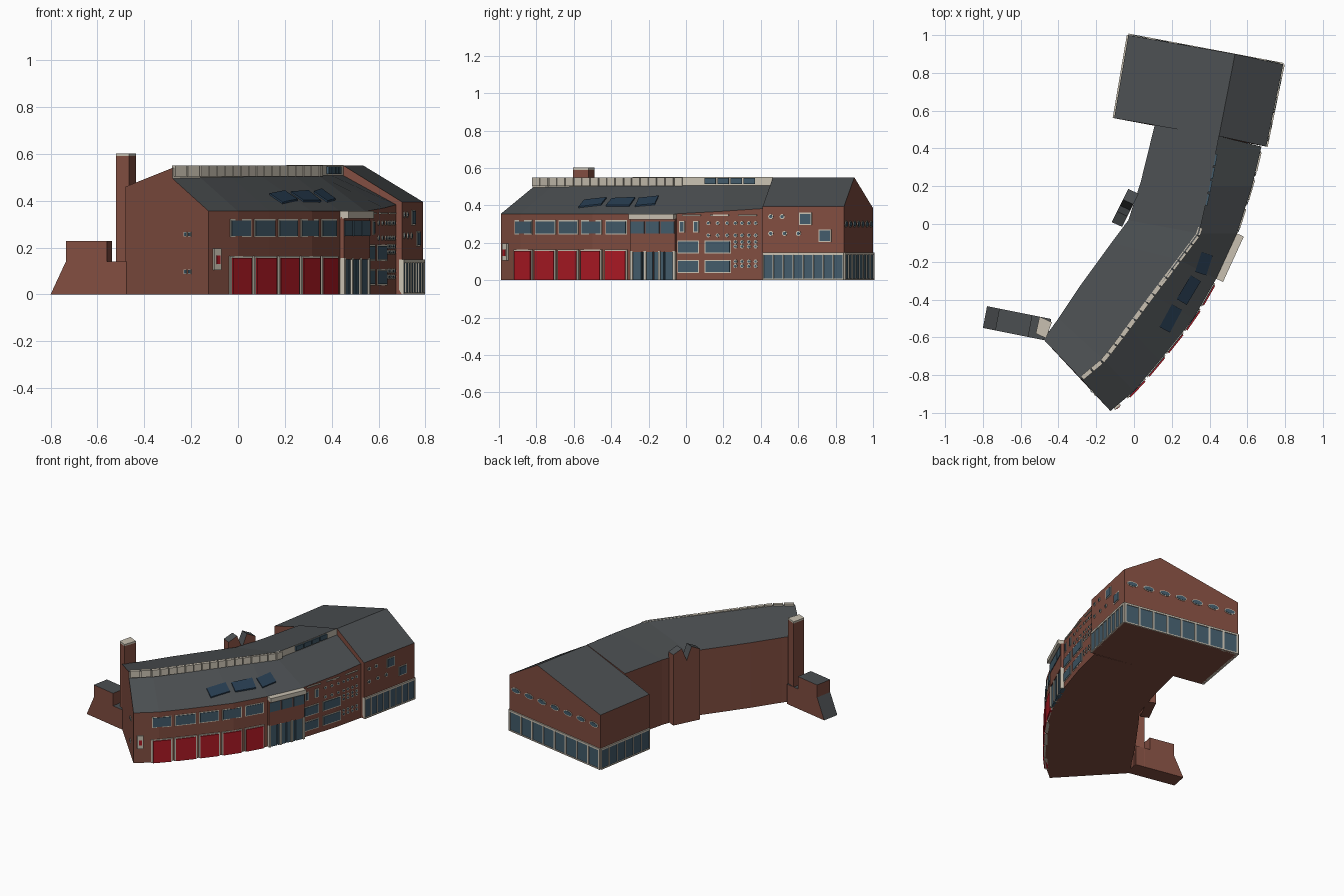
import bpy, bmesh, math
from mathutils import Vector
from mathutils.bvhtree import BVHTree

if "Cube" in bpy.data.objects:
    bpy.data.objects.remove(bpy.data.objects["Cube"])


def mat(name, r, g, b):
    m = bpy.data.materials.new(name)
    m.diffuse_color = (r, g, b, 1)
    m.use_nodes = True
    m.node_tree.nodes["Principled BSDF"].inputs["Base Color"].default_value = m.diffuse_color
    return m


BRICK = mat("brick", .22, .075, .052)
ROOF = mat("slate", .07, .077, .082)
CREAM = mat("cream", .58, .53, .44)
RED = mat("red", .42, .01, .018)
GLASS = mat("glass", .055, .105, .145)
SKY = mat("skylight_glass", .02, .045, .08)


def finish(name, bm, *mats):
    bmesh.ops.recalc_face_normals(bm, faces=bm.faces)
    me = bpy.data.meshes.new(name)
    bm.to_mesh(me)
    bm.free()
    for m in mats:
        me.materials.append(m)
    ob = bpy.data.objects.new(name, me)
    bpy.context.collection.objects.link(ob)
    return ob


def loft(name, sections, side_mats, mats):
    """Join closed cross-sections; side_mats gives a material index per edge."""
    bm = bmesh.new()
    rings = [[bm.verts.new(p) for p in s] for s in sections]
    n = len(rings[0])
    for r, q in zip(rings, rings[1:]):
        for i in range(n):
            j = (i + 1) % n
            bm.faces.new((r[i], r[j], q[j], q[i])).material_index = side_mats[i]
    bm.faces.new(rings[0])
    bm.faces.new(rings[-1])
    return finish(name, bm, *mats)


def panels(name, material, items, depth):
    """Thin wall-mounted boxes; each item is (a, b, z0, z1), outward is right of a->b."""
    bm = bmesh.new()
    for a, b, z0, z1 in items:
        a, b = Vector(a), Vector(b)
        d = (b - a).normalized()
        n = Vector((d.y, -d.x))
        base = [a - n * .012, b - n * .012, b + n * depth, a + n * depth]
        lo = [bm.verts.new((p.x, p.y, z0)) for p in base]
        hi = [bm.verts.new((p.x, p.y, z1)) for p in base]
        bm.faces.new(lo)
        bm.faces.new(hi)
        for i in range(4):
            j = (i + 1) % 4
            bm.faces.new((lo[i], lo[j], hi[j], hi[i]))
    return finish(name, bm, material)


def discs(name, material, items, depth, sides=10):
    """Round or oval windows; each item is (point, wall direction, z, rx, rz)."""
    bm = bmesh.new()
    for p, d, z, rx, rz in items:
        d = Vector(d).normalized()
        n = Vector((d.y, -d.x, 0))
        d = Vector((d.x, d.y, 0))
        c = Vector((p[0], p[1], z))
        ring = []
        for k in range(sides):
            t = 2 * math.pi * k / sides
            ring.append(c + d * rx * math.cos(t) + Vector((0, 0, rz * math.sin(t))))
        lo = [bm.verts.new(v - n * .01) for v in ring]
        hi = [bm.verts.new(v + n * depth) for v in ring]
        bm.faces.new(hi)
        for k in range(sides):
            j = (k + 1) % sides
            bm.faces.new((lo[k], lo[j], hi[j], hi[k]))
    return finish(name, bm, material)


def lerp(a, b, t):
    return Vector(a).lerp(Vector(b), t)


def spans(a, b, n, gap=.0):
    return [(lerp(a, b, (i + gap) / n), lerp(a, b, (i + 1 - gap) / n)) for i in range(n)]


def framed(name, items, depth=.006, border=.006):
    """Glass panes with a cream surround behind."""
    panels(name + "_glass", GLASS, items, depth)
    out = []
    for a, b, z0, z1 in items:
        d = (Vector(b) - Vector(a)).normalized() * border
        out.append((Vector(a) - d, Vector(b) + d, z0 - border, z1 + border))
    panels(name + "_frames", CREAM, out, depth * .5)


# Curved main wing: back eave, ridge and front eave in plan
back = [(-.48, -.61), (-.40, -.50), (-.28, -.32), (-.20, -.21), (-.12, -.10), (-.03, .02), (.035, .22), (.11, .525)]
ridge = [(-.28, -.82), (-.16, -.72), (-.03, -.55), (.10, -.375), (.24, -.19), (.345, -.05), (.40, .20), (.45, .465)]
front = [(-.125, -.99), (0, -.885), (.135, -.725), (.315, -.5), (.435, -.29), (.545, -.05), (.625, .2), (.675, .41)]
secs = []
for i, (b, r, f) in enumerate(zip(back, ridge, front)):
    top = .54 + .003 * min(i, 4)
    fz = .355 + max(0, i - 5) * .014
    secs.append([(*b, 0), (*b, .46), (*r, top), (*r, top - .045), (*f, fz), (*f, 0)])
main = loft("main_wing", secs, [0, 1, 2, 1, 0, 0], [BRICK, ROOF, CREAM])

# End block with its own asymmetric gable
W0, W1, R0, R1, E0, E1 = (-.105, .56), (-.03, 1), (.45, .465), (.535, .9), (.70, .41), (.79, .845)
loft("end_block", [[(*w, 0), (*w, .385), (*r, .55), (*e, .395), (*e, 0)]
                   for w, r, e in ((W0, R0, E0), (W1, R1, E1))], [0, 1, 1, 0, 0], [BRICK, ROOF])


def at(y, path=front):
    """Point on a plan path at the given y."""
    for a, b in zip(path, path[1:]):
        if y <= b[1]:
            break
    return lerp(a, b, (y - a[1]) / (b[1] - a[1]))


# Engine doors and the windows above them
bays = [(-.91, -.825), (-.80, -.70), (-.675, -.58), (-.555, -.455), (-.425, -.32)]
panels("door_frames", CREAM, [(at(a - .008), at(b + .008), 0, .163) for a, b in bays], .008)
panels("engine_doors", RED, [(at(a), at(b), 0, .155) for a, b in bays], .014)
framed("upper_window", [(at(a), at(b), .25, .315) for a, b in bays])

# Wall sign box near the corner
panels("sign_box", CREAM, [(at(-.975), at(-.95), .105, .195)], .012)
panels("sign_panel", RED, [(at(-.969), at(-.956), .13, .165)], .015)

# Entrance bay with canopy
p, q = front[4], front[5]
panels("entrance_bay", BRICK, [(p, q, .15, .33)], .02)
panels("entrance_canopy", CREAM, [(p, q, .325, .355)], .04)
panels("entrance_glass", GLASS, [(a, b, 0, .15) for a, b in spans(p, q, 4, .06)], .014)
panels("entrance_posts", CREAM, [(lerp(p, q, t), lerp(p, q, t + .05), 0, .155) for t in (0, .3, .62, .95)], .022)
panels("bay_window", GLASS, [(a, b, .25, .315) for a, b in spans(p, q, 3, .05)], .024)

# Office windows, slots and portholes on the far part of the front
framed("office_window", [(at(a), at(b), z, z + .058) for a, b in ((-.04, .065), (.105, .235)) for z in (.045, .148)])
framed("slot_window", [(at(y), at(y + .018), .26, .31) for y in (-.03, .045)])
holes = [(at(y), (.3, 1), z, .011, .011) for y in (.265, .30, .337, .373) for z in (.075, .10, .18, .205, .24, .305)]
holes += [(at(y), (.3, 1), z, .011, .011) for y in (.12, .17, .22) for z in (.24, .305)]
ed = Vector(E1) - Vector(E0)
holes += [(lerp(E0, E1, t), ed, z, .014, .014) for t, z in ((.1, .34), (.24, .34), (.1, .25), (.27, .25), (.44, .25))]
discs("porthole_rims", CREAM, holes, .004)
discs("porthole_glass", GLASS, [(a, d, z, rx * .6, rz * .6) for a, d, z, rx, rz in holes], .006)
panels("eave_vents", CREAM, [(at(y), at(y + .1), .343, .35) for y in (-.02, .13, .28)], .008)
framed("square_window", [(lerp(E0, E1, t), lerp(E0, E1, t + .13), z, z + .055) for t, z in ((.46, .3), (.7, .21))])

# Glazed ground floor on the east, north and west sides of the end block
walls = [("east", E0, E1, 8), ("north", E1, W1, 8), ("west", W1, W0, 6)]
for side, a, b, n in walls:
    panels(side + "_glazing", GLASS, [(s, e, .008, .135) for s, e in spans(a, b, n, .03)], .003)
    posts = [(lerp(a, b, i / n * .985), lerp(a, b, i / n * .985 + .015), 0, .14) for i in range(n + 1)]
    panels(side + "_mullions", CREAM, posts + [(a, b, .135, .148), (a, b, 0, .008)], .008)
nd = Vector(W1) - Vector(E1)
ovals = [(lerp(E1, W1, (i + .5) / 7), nd, .3, .034, .014) for i in range(7)]
discs("oval_frames", CREAM, [(a, d, z, rx + .006, rz + .005) for a, d, z, rx, rz in ovals], .003, 14)
discs("oval_windows", GLASS, ovals, .005, 14)

# Small lights on the south gable wall
g0, g1 = back[0], front[0]
framed("gable_light", [(lerp(g0, g1, t), lerp(g0, g1, t + .025), z, z + .014)
                       for t in (.71, .76) for z in (.09, .25)], .005, .003)

# Clerestory strip: cream panels, then windows
strip = [(at(-.815 + i * .0445, ridge), at(-.815 + i * .0445 + .04, ridge), .503, .55) for i in range(18)]
panels("clerestory_panels", CREAM, strip, .012)
panels("clerestory_windows", GLASS, [(at(.1 + i * .07, ridge), at(.16 + i * .07, ridge), .515, .547) for i in range(4)], .01)

# Skylights laid on the front roof slope
bm = bmesh.new()
bm.from_mesh(main.data)
tree = BVHTree.FromBMesh(bm)
bm.free()
bm = bmesh.new()
for cx, cy, dx, dy in ((.37, -.21, .034, .105), (.29, -.35, .075, .125), (.195, -.50, .065, .12)):
    u = Vector((dx, dy)) / 2
    w = Vector((dy, -dx)).normalized() * .031
    c = Vector((cx, cy))
    pts = [c - u - w, c + u - w, c + u + w, c - u + w]
    zs = [tree.ray_cast(Vector((k.x, k.y, 2)), Vector((0, 0, -1)))[0].z for k in pts]
    lo = [bm.verts.new((k.x, k.y, z - .01)) for k, z in zip(pts, zs)]
    hi = [bm.verts.new((k.x, k.y, z + .008)) for k, z in zip(pts, zs)]
    bm.faces.new(hi)
    for i in range(4):
        bm.faces.new((lo[i], lo[i - 1], hi[i - 1], hi[i]))
finish("skylights", bm, SKY)

# Tall square tower at the south-west corner
tower = [(-.50, -.49), (-.435, -.52), (-.465, -.605), (-.52, -.58)]
loft("hose_tower", [[(x, y, z) for x, y in tower] for z in (0, .59)], [0] * 4, [BRICK])
loft("tower_cap", [[(x, y, z) for x, y in tower] for z in (.59, .602)], [0] * 4, [CREAM])

# Low annex with a sloping end, extruded across its depth
prof = [(-.46, 0), (-.46, .14), (-.56, .14), (-.56, .228), (-.735, .228), (-.735, .14), (-.8, 0)]
loft("annex", [[(x + s, y0 - .2 * (x + .8), z) for x, z in prof] for s, y0 in ((0, -.55), (.022, -.435))],
     [0, 1, 0, 1, 0, 1, 0], [BRICK, ROOF])

# Stair turret with a notched top on the back wall
t0, t1 = Vector((-.03, .185)), Vector((-.118, .01))
inn = Vector((.055, -.025))
tp = [(0, 0), (1, 0), (1, .5), (.68, .53), (.5, .44), (.32, .53), (0, .5)]
loft("stair_turret", [[(*(lerp(t0, t1, t) + o), z) for t, z in tp] for o in (Vector((0, 0)), inn)],
     [0, 0, 1, 1, 1, 1, 0], [BRICK, ROOF])
